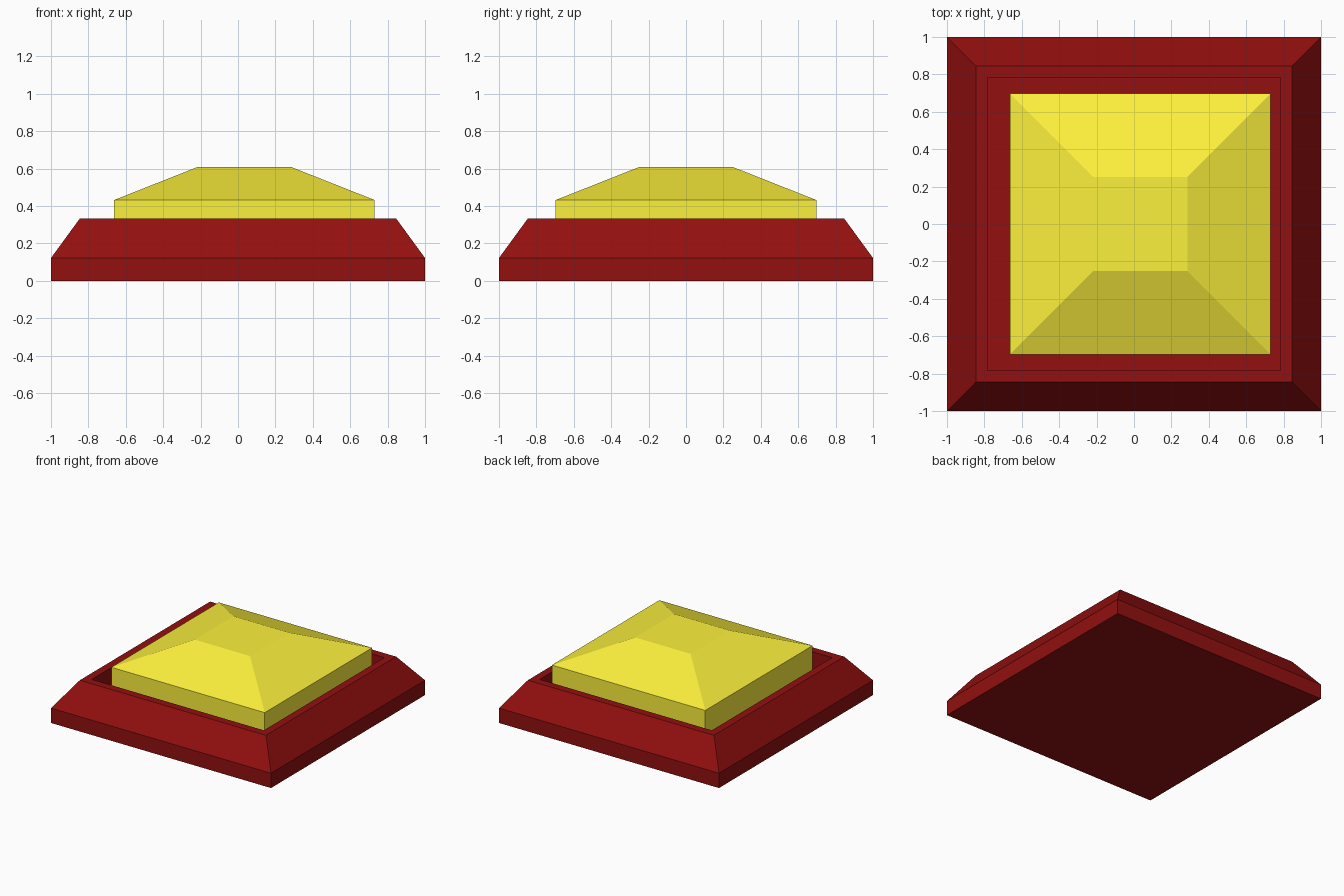
import bpy, bmesh

if "Cube" in bpy.data.objects:
    bpy.data.objects.remove(bpy.data.objects["Cube"])


def material(name, color):
    mat = bpy.data.materials.new(name)
    mat.diffuse_color = color
    mat.use_nodes = True
    mat.node_tree.nodes["Principled BSDF"].inputs["Base Color"].default_value = mat.diffuse_color
    return mat


def square_loft(name, rings, mat, cx=0.0):
    """Stack square rings of (half width, z), joined by walls and capped at both ends."""
    bm = bmesh.new()
    previous = None
    for h, z in rings:
        ring = [bm.verts.new((cx + sx * h, sy * h, z))
                for sx, sy in ((-1, -1), (1, -1), (1, 1), (-1, 1))]
        if previous:
            for k in range(4):
                n = (k + 1) % 4
                bm.faces.new((previous[k], previous[n], ring[n], ring[k]))
        else:
            bm.faces.new(ring[::-1])
        previous = ring
    bm.faces.new(previous)
    bmesh.ops.recalc_face_normals(bm, faces=bm.faces)
    mesh = bpy.data.meshes.new(name)
    bm.to_mesh(mesh)
    bm.free()
    mesh.materials.append(mat)
    obj = bpy.data.objects.new(name, mesh)
    bpy.context.collection.objects.link(obj)
    return obj


red = material("red", (0.29, 0.005, 0.005, 1))
yellow = material("yellow", (0.98, 0.88, 0.045, 1))

# Housing: plinth, sloped shoulder, flat rim and recessed well
square_loft("housing", [(1.0, 0.0), (1.0, 0.122), (0.846, 0.333),
                        (0.782, 0.333), (0.782, 0.14)], red)

# Push button: straight sides and a chamfered cap, slightly off centre
square_loft("button", [(0.697, 0.14), (0.697, 0.432), (0.252, 0.608)],
            yellow, cx=0.034)
